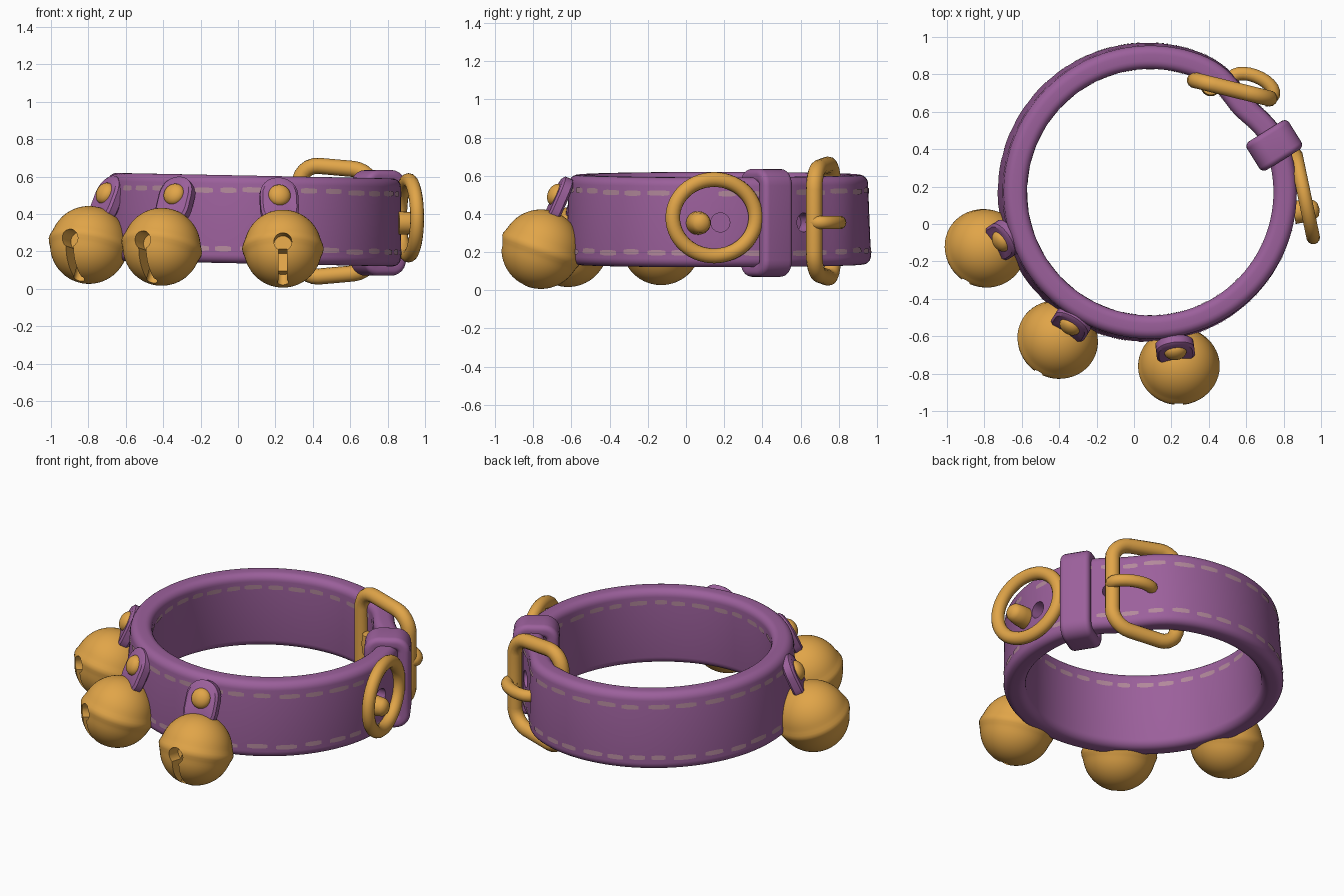
import bpy, bmesh, random
from math import sin, cos, pi, radians, exp
from mathutils import Vector, Matrix

random.seed(4)
if "Cube" in bpy.data.objects:
    bpy.data.objects.remove(bpy.data.objects["Cube"])
Z = Vector((0, 0, 1))


def material(name, rgb):
    m = bpy.data.materials.new(name)
    m.use_nodes = True
    m.diffuse_color = (*rgb, 1)
    bsdf = m.node_tree.nodes["Principled BSDF"]
    bsdf.inputs["Base Color"].default_value = (*rgb, 1)
    bsdf.inputs["Roughness"].default_value = 0.7
    return m


purple = material("purple leather", (0.33, 0.117, 0.33))
gold = material("gold metal", (0.75, 0.375, 0.065))
mauve = material("mauve thread", (0.45, 0.25, 0.33))
parts = []


def finish(name, bm, mat, matrix=Matrix()):
    bm.transform(matrix)
    me = bpy.data.meshes.new(name)
    bm.to_mesh(me)
    bm.free()
    ob = bpy.data.objects.new(name, me)
    bpy.context.collection.objects.link(ob)
    if mat:
        me.materials.append(mat)
        parts.append(ob)
    return ob


def loft(name, rings, mat, matrix=Matrix(), loop=True, ring_loop=True, cap=False):
    """Skin a list of equal-length point rings."""
    bm = bmesh.new()
    rows = [[bm.verts.new(p) for p in ring] for ring in rings]
    n, k = len(rows), len(rows[0])
    for i in range(n if loop else n - 1):
        a, b = rows[i], rows[(i + 1) % n]
        for j in range(k if ring_loop else k - 1):
            j2 = (j + 1) % k
            bm.faces.new((a[j], a[j2], b[j2], b[j]))
    if cap:
        bm.faces.new(rows[0])
        bm.faces.new(rows[-1])
    bmesh.ops.remove_doubles(bm, verts=bm.verts, dist=1e-5)
    bmesh.ops.recalc_face_normals(bm, faces=bm.faces)
    return finish(name, bm, mat, matrix)


def lathe(name, profile, mat, matrix, steps=40):
    rings = [[(r * cos(t), r * sin(t), z) for r, z in profile]
             for t in (2 * pi * i / steps for i in range(steps))]
    return loft(name, rings, mat, matrix, ring_loop=False)


def rounded_rect(w, h, r, n=6):
    pts = []
    for q, (sx, sy) in enumerate(((1, 1), (-1, 1), (-1, -1), (1, -1))):
        for i in range(n + 1):
            a = (q + i / n) * pi / 2
            pts.append((sx * (w / 2 - r) + r * cos(a), sy * (h / 2 - r) + r * sin(a)))
    return pts


def ellipse(a, b, n=14):
    return [(a * cos(2 * pi * i / n), b * sin(2 * pi * i / n)) for i in range(n)]


def sweep(name, path, normal, section, mat, closed=True):
    """Carry a section along a flat path lying square to normal."""
    rings, n = [], len(path)
    for i, p in enumerate(path):
        before = path[i - 1] if closed or i else p
        after = path[(i + 1) % n] if closed or i < n - 1 else p
        side = (after - before).normalized().cross(normal)
        rings.append([p + side * u + normal * v for u, v in section])
    return loft(name, rings, mat, loop=closed, cap=not closed)


def upright_frame(name, centre, along, outline, section, mat):
    along = Vector(along).normalized()
    path = [Vector(centre) + along * u + Z * v for u, v in outline]
    return sweep(name, path, along.cross(Z), section, mat)


def cut(target, cutter):
    mod = target.modifiers.new("cut", "BOOLEAN")
    mod.object, mod.solver = cutter, "EXACT"
    bpy.context.view_layer.objects.active = target
    bpy.ops.object.modifier_apply(modifier=mod.name)
    bpy.data.objects.remove(cutter)


def peg(radius, depth, matrix):
    bm = bmesh.new()
    bmesh.ops.create_cone(bm, cap_ends=True, segments=24, radius1=radius,
                          radius2=radius, depth=depth)
    ob = finish("cutter", bm, None, matrix)
    ob.hide_render = True
    return ob


def place(x, y, z, yaw=0, tilt=0):
    """Local +x faces the yaw direction; tilt turns about local y."""
    return (Matrix.Translation((x, y, z)) @ Matrix.Rotation(radians(yaw), 4, "Z")
            @ Matrix.Rotation(radians(tilt), 4, "Y"))


# Collar band: leaning loop, pulled in where the ends meet, drafted on one side
def band_point(t, off, h):
    r = 0.738 - 0.045 * exp(-((t - radians(42)) / 0.23) ** 2) + off
    r -= 0.04 * (1 - cos(t)) * (h + 0.23)
    x, y = 0.07 + r * cos(t), 0.17 + r * sin(t)
    return Vector((x, y, 0.372 - 0.02 * x + h))


section = rounded_rect(0.125, 0.47, 0.045)
band = loft("collar_band", [[band_point(2 * pi * i / 120, u, v) for u, v in section]
                            for i in range(120)], purple)
for x, y, yaw in ((0.86, 0.18, 0), (0.665, 0.6, 36)):
    cut(band, peg(0.05, 0.13, place(x, y, 0.355, yaw, 90)))

# Stitching: thin curved dashes near both edges
bm = bmesh.new()
for off, h in ((0.0655, 0.155), (0.0655, -0.16), (-0.0655, 0.155)):
    t = 0.0
    while t < 2 * pi - 0.15:
        length, lift = random.uniform(0.1, 0.16), random.uniform(-0.005, 0.005)
        rows = []
        for i in range(5):
            half = 0.01 if i in (0, 4) else 0.014
            rows.append([bm.verts.new(band_point(t + length * i / 4, off, h + lift + s * half))
                         for s in (-1, 1)])
        for a, b in zip(rows, rows[1:]):
            face = [a[0], b[0], b[1], a[1]]
            bm.faces.new(face if off > 0 else face[::-1])
        t += length + random.uniform(0.04, 0.075)
finish("stitching", bm, mauve)

# Keeper loop, buckle frame and round ring
upright_frame("keeper_loop", (0.75, 0.42, 0.353), (cos(radians(32)), sin(radians(32)), 0),
              rounded_rect(0.19, 0.49, 0.05), rounded_rect(0.075, 0.18, 0.03), purple)
buckle_outline = [(u, v * (1 - 0.3 * u)) for u, v in rounded_rect(0.41, 0.575, 0.11)]
upright_frame("buckle_frame", (0.525, 0.72, 0.362), (0.45, -0.11, 0),
              buckle_outline, ellipse(0.043, 0.043), gold)
upright_frame("round_ring", (0.912, 0.148, 0.38), (0.09, -0.43, 0),
              ellipse(0.222, 0.2, 56), ellipse(0.039, 0.037), gold)

# Buckle tongue: hooks over the outer bar into the band
tongue = []
for i in range(17):
    a = radians(205 - 250 * i / 16)
    p = Matrix.Rotation(radians(-22), 3, "Z") @ Vector((0.12 * cos(a), 0.06 * sin(a), 0))
    tongue.append(p + Vector((0.633, 0.733, 0.355)))
sweep("buckle_tongue", tongue, Z, ellipse(0.036, 0.036), gold, closed=False)
lathe("tongue_hinge", [(0, -0.07), (0.045, -0.06), (0.052, 0), (0.045, 0.06), (0, 0.07)],
      gold, place(0.41, 0.735, 0.355))

# Stud inside the round ring
lathe("ring_stud", [(0, -0.06), (0.062, -0.06), (0.06, 0), (0.052, 0.05),
                    (0.035, 0.07), (0, 0.078)], gold, place(0.915, 0.07, 0.352, 8, 90), 24)

# Bells: seamed spheres with a keyhole slot, each on a riveted leather tab
bell_profile = []
for i in range(41):
    a = pi * i / 40
    r = 0.208 * (1 + 0.05 * exp(-((a - pi / 2) / 0.13) ** 2))
    bell_profile.append((r * sin(a) if 0 < i < 40 else 0, r * cos(a)))
rivet_profile = [(0.06 * cos(a) if i < 8 else 0, 0.042 * sin(a))
                 for i, a in enumerate(pi / 2 * k / 8 for k in range(9))]
rivet_profile.insert(0, (0, 0))
tab_outline = rounded_rect(0.205, 0.28, 0.1)

for name, bell, slot_yaw, tab, tab_yaw in (
        ("right", (-0.797, -0.13, 0.235), 240, (-0.70, -0.085, 0.47), 213),
        ("middle", (-0.408, -0.618, 0.225), 240, (-0.335, -0.535, 0.465), 238),
        ("left", (0.24, -0.76, 0.215), 270, (0.22, -0.67, 0.46), 277)):
    frame = place(*bell, slot_yaw, -20)
    ball = lathe(name + "_bell", bell_profile, gold, frame, 48)
    cut(ball, peg(0.048, 0.16, frame @ place(0.19, 0, -0.032, 0, 100)))
    cut(ball, peg(0.03, 0.12, frame @ place(0.035, 0, -0.2, 0, 170)))
    bm = bmesh.new()
    bmesh.ops.create_cube(bm, size=1, matrix=Matrix.Diagonal((0.26, 0.045, 0.26, 1)))
    slit = finish("cutter", bm, None, frame @ place(0.165, 0, -0.17))
    slit.hide_render = True
    cut(ball, slit)

    tab_frame = place(*tab, tab_yaw, -24)
    loft(name + "_tab", [[(d, u * s, v * s) for u, v in tab_outline] for d, s in
                         ((-0.032, 0.88), (-0.02, 1), (0.02, 1), (0.032, 0.88))],
         purple, tab_frame, loop=False, cap=True)
    lathe(name + "_rivet", rivet_profile, gold, tab_frame @ place(0.028, 0, 0.032, 0, 90), 24)

# Smooth shading with sharp edges kept
bpy.ops.object.select_all(action="DESELECT")
for ob in parts:
    ob.select_set(True)
bpy.context.view_layer.objects.active = parts[0]
bpy.ops.object.shade_smooth_by_angle(angle=radians(38))
